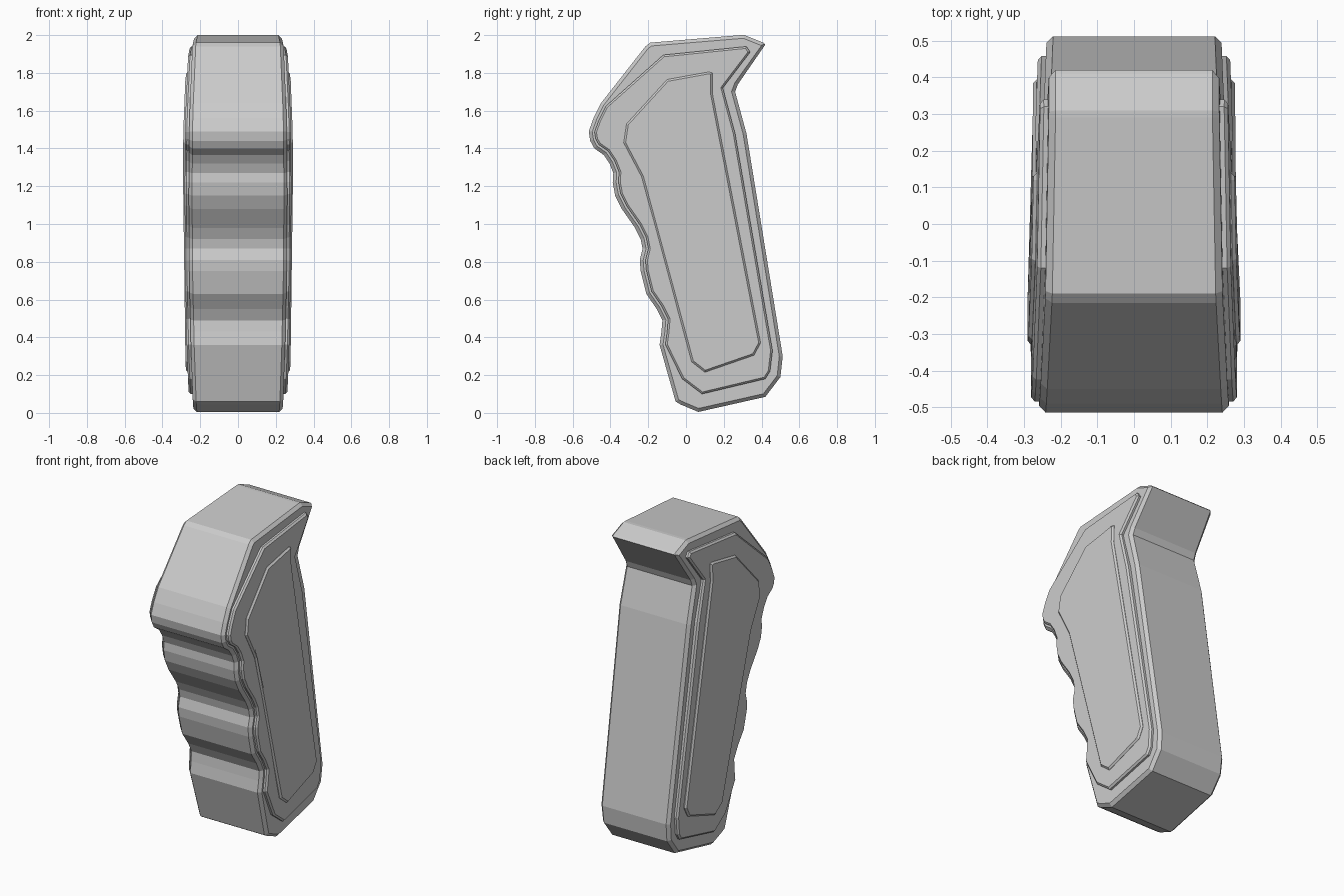
import bpy
import bmesh
from mathutils import Vector

default_cube = bpy.data.objects.get("Cube")
if default_cube:
    bpy.data.objects.remove(default_cube, do_unlink=True)

grey = bpy.data.materials.new("plain grey")
grey.use_nodes = True
COLOUR = (0.6, 0.6, 0.6, 1)
grey.diffuse_color = COLOUR
grey.node_tree.nodes["Principled BSDF"].inputs["Base Color"].default_value = COLOUR

# Side profiles as (y, z), running from the top down the front and up the back
FRONT = [(-.19, 1.96), (-.215, 1.94), (-.45, 1.64), (-.49, 1.56), (-.515, 1.49),
         (-.507, 1.44), (-.485, 1.4), (-.435, 1.365), (-.405, 1.32), (-.385, 1.27),
         (-.388, 1.22), (-.375, 1.15), (-.34, 1.08), (-.27, .98), (-.24, .92),
         (-.23, .87), (-.245, .81), (-.24, .75), (-.21, .63), (-.155, .55),
         (-.125, .49), (-.13, .43), (-.14, .36)]
BACK = [(-.055, .06), (-.03, .045), (.065, .005), (.42, .085), (.5, .19), (.512, .3),
        (.32, 1.48), (.26, 1.7), (.275, 1.74), (.42, 1.95), (.41, 1.96), (.31, 2.0), (.29, 2.0)]
FRAME_BACK = [(-.02, .18), (.085, .1), (.42, .18), (.445, .22), (.458, .33),
              (.26, 1.48), (.195, 1.72), (.34, 1.91), (.32, 1.94), (-.12, 1.895)]
INLAY = [(-.1, 1.765), (-.315, 1.53), (-.33, 1.43), (-.235, 1.25), (.03, .27), (.1, .215),
         (.36, .305), (.395, .37), (.14, 1.69), (.14, 1.8), (.12, 1.805)]


def inset(profile, distance):
    """Move a counter-clockwise outline inwards with mitred corners."""
    points = [Vector(p) for p in profile]
    result = []
    for i, point in enumerate(points):
        before = (point - points[i - 1]).normalized()
        after = (points[(i + 1) % len(points)] - point).normalized()
        n1, n2 = Vector((-before.y, before.x)), Vector((-after.y, after.x))
        result.append(tuple(point + (n1 + n2) * distance / max(1 + n1.dot(n2), .35)))
    return result


def half_width(y, z):
    """Gently bowed side of the grip."""
    return .256 - .015 * y - .0195 * (z - 1) ** 2


def make_solid(name, rings):
    """Join matching rings of points along x and cap both ends."""
    bm = bmesh.new()
    loops = [[bm.verts.new(p) for p in ring] for ring in rings]
    count = len(loops[0])
    for a, b in zip(loops, loops[1:]):
        for i in range(count):
            j = (i + 1) % count
            bm.faces.new((a[i], a[j], b[j], b[i]))
    bm.faces.new(loops[0])
    bm.faces.new(loops[-1])
    bmesh.ops.recalc_face_normals(bm, faces=bm.faces[:])
    mesh = bpy.data.meshes.new(name)
    bm.to_mesh(mesh)
    bm.free()
    mesh.materials.append(grey)
    bpy.context.collection.objects.link(bpy.data.objects.new(name, mesh))


def ring(profile, side, raise_by, drawn=None):
    """Place an outline on one bowed side at a given height above it."""
    return [(side * (half_width(y, z) + raise_by), y, z) for y, z in drawn or profile]


def chamfered(profile, side, raise_by, chamfer):
    """Edge ring and inset cap ring for one side."""
    return [ring(profile, side, raise_by - chamfer),
            ring(inset(profile, chamfer), side, raise_by)]


# Grip body with chamfered rims
body = FRONT + BACK
make_solid("grip_body", chamfered(body, -1, 0, .018)[::-1] + chamfered(body, 1, 0, .018))

# Stepped panels on both sides
frame = inset(body, .03)[2:len(FRONT)] + FRAME_BACK
for side, label in ((1, "left"), (-1, "right")):
    for part, profile, height in (("frame_panel", frame, .022), ("inlay_panel", INLAY, .033)):
        base = ring(profile, side, -.012)
        make_solid(label + "_" + part, [base] + chamfered(profile, side, height, .01))
